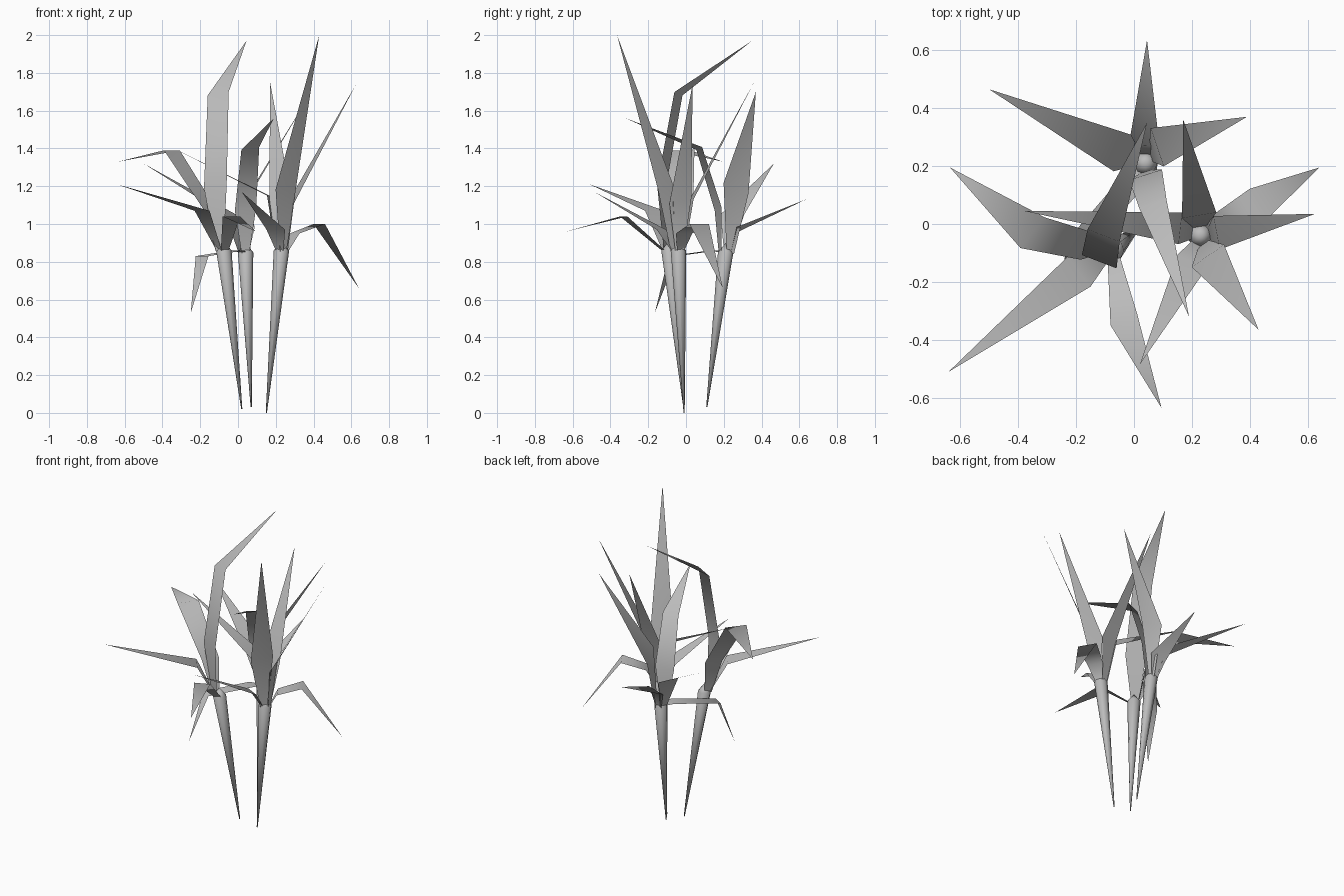
import bpy
import bmesh
from mathutils import Vector

cube = bpy.data.objects.get("Cube")
if cube:
    bpy.data.objects.remove(cube, do_unlink=True)

# One grey for the whole plant
grey = bpy.data.materials.new("leaf grey")
grey.use_nodes = True
colour = (0.5, 0.5, 0.5, 1)
grey.diffuse_color = colour
grey.node_tree.nodes["Principled BSDF"].inputs["Base Color"].default_value = colour

UP = Vector((0, 0, 1))


def finish(name, bm):
    """Turn a bmesh into a smooth, coloured object."""
    bmesh.ops.recalc_face_normals(bm, faces=bm.faces)
    for face in bm.faces:
        face.smooth = True
    mesh = bpy.data.meshes.new(name)
    bm.to_mesh(mesh)
    bm.free()
    mesh.materials.append(grey)
    bpy.context.collection.objects.link(bpy.data.objects.new(name, mesh))


def add_stalk(name, foot, neck, radius=0.041, sides=8):
    """Slender cone standing on its point, closed by a low dome."""
    bm = bmesh.new()
    bmesh.ops.create_cone(bm, segments=sides, radius1=0.003, radius2=radius,
                          depth=1, cap_ends=True)
    # Shear the straight cone so that it leans from foot to neck
    for v in bm.verts:
        centre = foot.lerp(neck, v.co.z + 0.5)
        v.co = centre + Vector((v.co.x, v.co.y, 0))
    cap = max(bm.faces, key=lambda f: f.calc_center_median().z)
    dome = bmesh.ops.poke(bm, faces=[cap])
    dome["verts"][0].co.z += 0.05
    finish(name, bm)


def add_leaf(name, neck, folds, tip, roll=0):
    """Folded blade: narrow start on the rim, cross folds of given width, sharp
    tip. A positive roll lifts the edge on the right of its heading."""
    tip = Vector(tip)
    outward = Vector(folds[0][:3]) - neck
    outward.z = 0
    start = neck + outward.normalized() * 0.03
    rows = [(start, 0.045)] + [(Vector(f[:3]), f[3]) for f in folds]
    across = (tip - rows[-1][0]).cross(UP).normalized()
    across = (across + UP * roll).normalized()
    bm = bmesh.new()
    pairs = [[bm.verts.new(p + across * w * s) for s in (-0.5, 0.5)]
             for p, w in rows]
    for (a, b), (c, d) in zip(pairs, pairs[1:]):
        bm.faces.new((a, b, d, c))
    bm.faces.new((*pairs[-1], bm.verts.new(tip)))
    finish(name, bm)


# Each plant: foot, neck, then leaves as name, folds (x, y, z, width), tip, roll
plants = {
    "right": ((0.02, -0.01, 0.02), (-0.075, -0.09, 0.86), [
        ("tall_bent", [(-0.12, -0.13, 1.2, 0.13), (-0.105, -0.04, 1.69, 0.12)],
         (0.045, 0.35, 1.97), 0.15),
        ("side_bent", [(-0.15, -0.08, 1.08, 0.11), (-0.35, -0.03, 1.39, 0.135)],
         (-0.635, 0.195, 1.33)),
        ("long_side", [(-0.19, -0.165, 1.07, 0.13)], (-0.64, -0.51, 1.21)),
        ("front_bent", [(-0.035, -0.33, 1.04, 0.1)], (0.095, -0.635, 0.96)),
    ]),
    "back": ((0.07, 0.11, 0.03), (0.04, 0.21, 0.85), [
        ("upright", [(0.08, 0.265, 1.19, 0.15)], (0.39, 0.37, 1.7), 0.4),
        ("arching", [(0.04, 0.17, 1.08, 0.12), (0.065, 0.07, 1.4, 0.1)],
         (0.19, -0.32, 1.56), -0.15),
        ("long_side", [(-0.04, 0.245, 1.05, 0.14)], (-0.5, 0.465, 1.32)),
        ("low_back", [(0.035, 0.27, 0.97, 0.11)], (0.045, 0.635, 1.13), 0.25),
        ("drooping", [(0, 0.15, 0.86, 0.08), (-0.19, -0.07, 0.83, 0.08)],
         (-0.25, -0.165, 0.53)),
    ]),
    "left": ((0.15, -0.01, 0), (0.23, -0.04, 0.86), [
        ("tallest", [(0.255, -0.11, 1.2, 0.14)], (0.43, -0.365, 2), -0.25),
        ("back_upright", [(0.225, 0.03, 1.13, 0.12)], (0.17, 0.36, 1.75)),
        ("side_upright", [(0.285, -0.03, 1.12, 0.12)], (0.625, 0.035, 1.74),
         -0.2),
        ("drooping", [(0.3, -0.01, 0.95, 0.1), (0.43, 0.07, 1, 0.12)],
         (0.64, 0.195, 0.66)),
        ("front_low", [(0.2, -0.13, 0.97, 0.11)], (0.02, -0.485, 1.17)),
        ("inward", [(0.16, -0.015, 1.15, 0.11)], (-0.38, 0.045, 1.42)),
    ]),
}

for place, (foot, neck, leaves) in plants.items():
    foot, neck = Vector(foot), Vector(neck)
    add_stalk(place + "_stalk", foot, neck)
    for name, *shape in leaves:
        add_leaf(f"{place}_{name}_leaf", neck, *shape)
